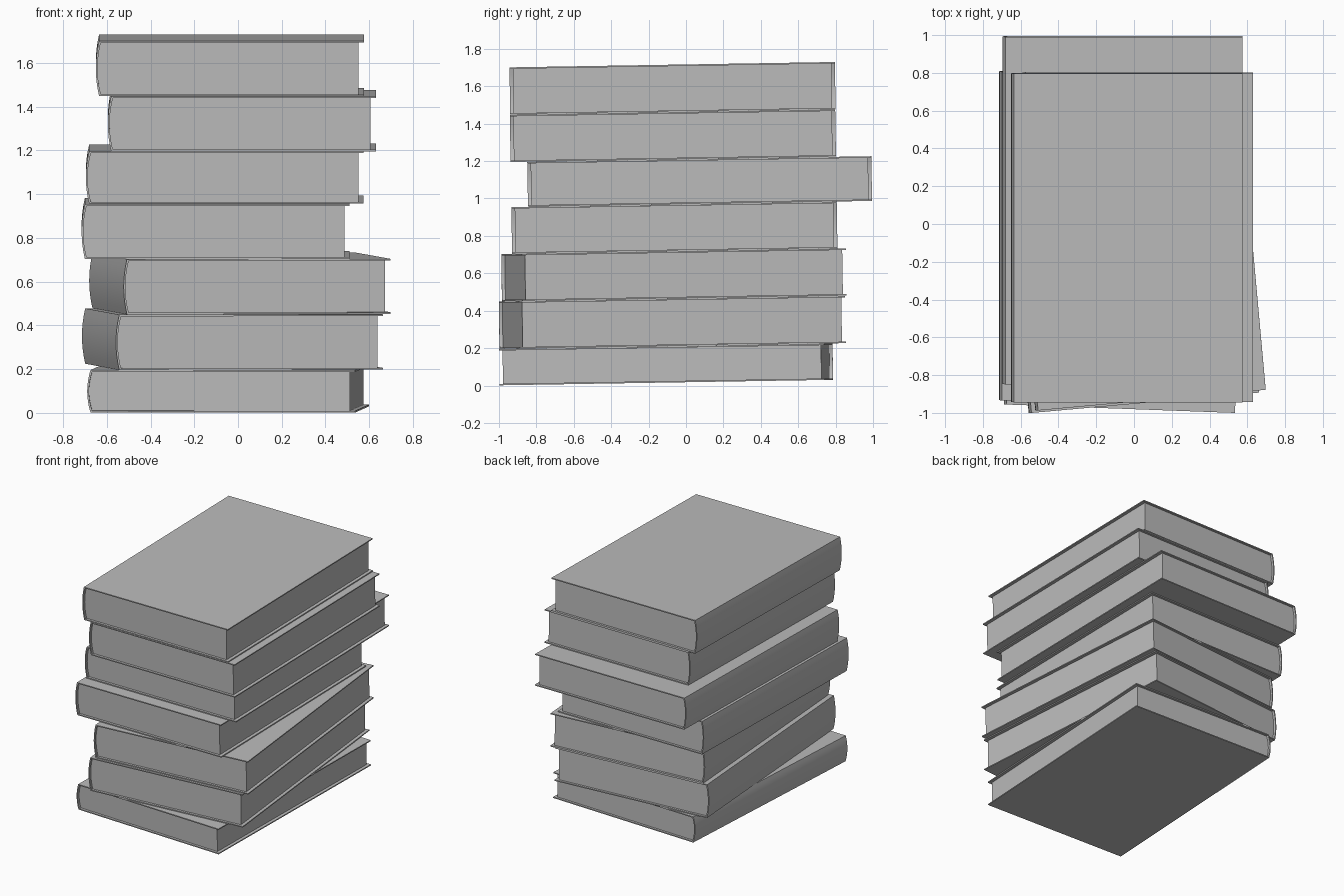
import bpy, bmesh, math
from mathutils import Matrix

cube = bpy.data.objects.get("Cube")
if cube:
    bpy.data.objects.remove(cube)

GREY = (0.5, 0.5, 0.5, 1.0)
mat = bpy.data.materials.new("plain_grey")
mat.use_nodes = True
mat.diffuse_color = GREY
mat.node_tree.nodes["Principled BSDF"].inputs["Base Color"].default_value = GREY

BOARD = 0.008     # cover thickness
BULGE = 0.015     # how far the spine bows out
INSET = 0.018     # pages set back from head and tail
FORE_INSET = 0.024
TILT = 0.0165     # whole stack leans up towards the back
STEPS = 8


def spine_arc(x, half, bulge):
    """Bowed line from bottom to top of the spine."""
    ts = [2 * i / STEPS - 1 for i in range(STEPS + 1)]
    return [(x - bulge * (1 - t * t), half * t) for t in ts]


def extrude_profile(name, profile, length, matrix):
    """Closed xz profile pulled along y."""
    bm = bmesh.new()
    face = bm.faces.new([bm.verts.new((x, -length / 2, z)) for x, z in profile])
    grown = bmesh.ops.extrude_face_region(bm, geom=[face])["geom"]
    verts = [v for v in grown if isinstance(v, bmesh.types.BMVert)]
    bmesh.ops.translate(bm, verts=verts, vec=(0, length, 0))
    bmesh.ops.recalc_face_normals(bm, faces=bm.faces)
    mesh = bpy.data.meshes.new(name)
    bm.to_mesh(mesh)
    bm.free()
    mesh.materials.append(mat)
    obj = bpy.data.objects.new(name, mesh)
    bpy.context.collection.objects.link(obj)
    obj.matrix_world = matrix
    bpy.ops.object.select_all(action='DESELECT')
    obj.select_set(True)
    bpy.context.view_layer.objects.active = obj
    bpy.ops.object.shade_smooth_by_angle(angle=math.radians(30))


def book(number, cx, cy, bottom, top, width, length, yaw):
    half, w = (top - bottom) / 2, width / 2
    z = (top + bottom) / 2 + TILT * (cy + 1)
    matrix = (Matrix.Translation((cx, cy, z)) @ Matrix.Rotation(TILT, 4, 'X')
              @ Matrix.Rotation(math.radians(yaw), 4, 'Z'))
    inner = spine_arc(-w + BOARD, half - BOARD, BULGE)
    # Case: two boards joined by the bowed spine
    case = (spine_arc(-w, half, BULGE) + [(w, half), (w, half - BOARD)]
            + inner[::-1] + [(w, BOARD - half), (w, -half)])
    extrude_profile(f"book_{number}_cover", case, length, matrix)
    # Page block
    fore = w - FORE_INSET
    pages = inner + [(fore, half - BOARD), (fore, BOARD - half)]
    extrude_profile(f"book_{number}_pages", pages, length - 2 * INSET, matrix)


# Books from the bottom up: centre x, y, bottom, top, width, length, yaw
STACK = [
    (-0.038, -0.107, 0.001, 0.195, 1.21, 1.74, -2.1),
    (-0.018, -0.073, 0.196, 0.449, 1.21, 1.75, 5.1),
    (0.016, -0.064, 0.450, 0.702, 1.21, 1.74, 5.2),
    (-0.095, -0.062, 0.703, 0.953, 1.21, 1.74, 0),
    (-0.053, 0.073, 0.954, 1.193, 1.255, 1.84, 0),
    (0.025, -0.070, 1.194, 1.446, 1.21, 1.74, 0),
    (-0.030, -0.072, 1.447, 1.700, 1.21, 1.74, 0),
]
for i, spec in enumerate(STACK, 1):
    book(i, *spec)
